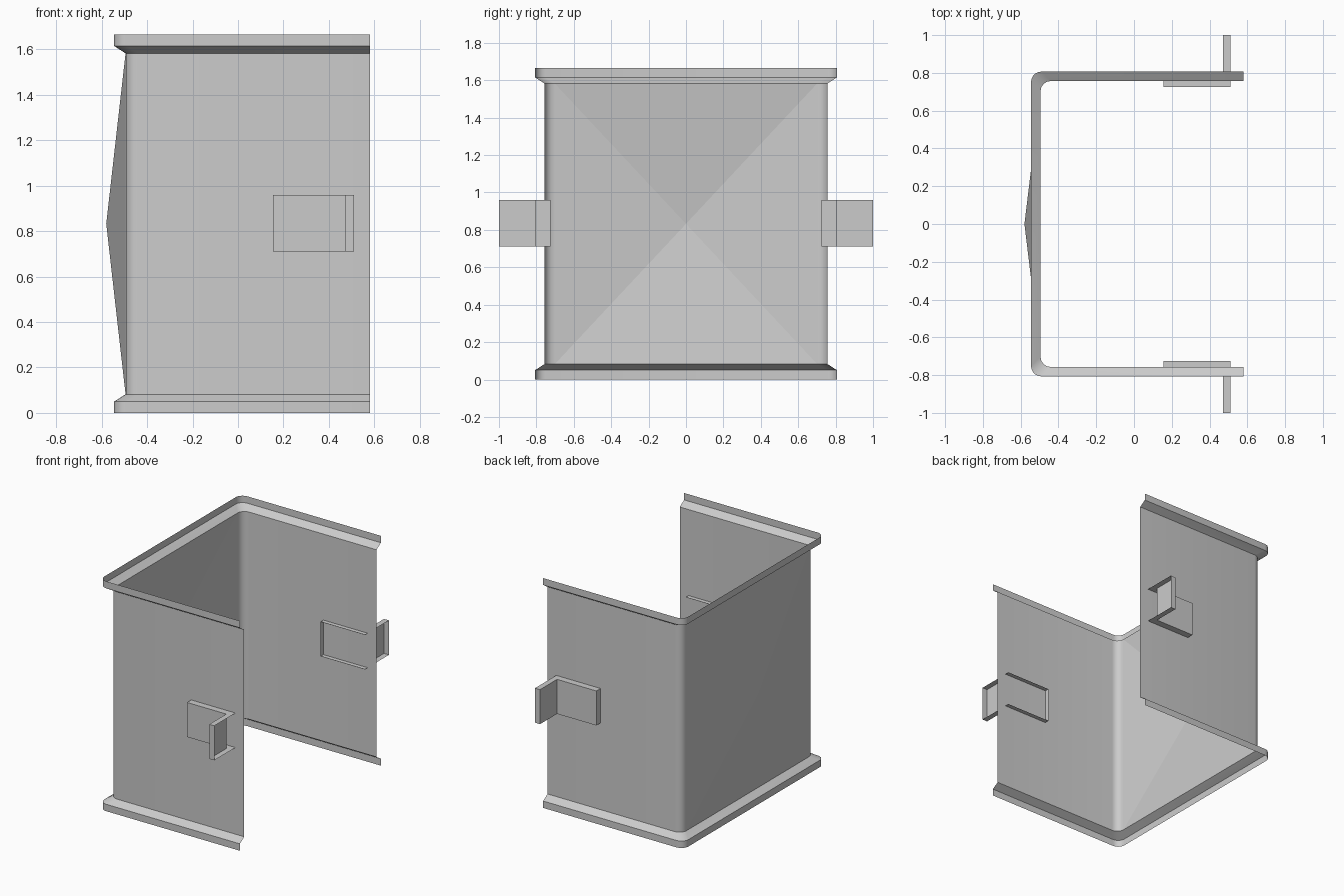
import bpy, bmesh, math

cube = bpy.data.objects.get("Cube")
if cube:
    bpy.data.objects.remove(cube, do_unlink=True)

grey = bpy.data.materials.new("plain grey")
grey.use_nodes = True
grey.diffuse_color = (0.6, 0.6, 0.6, 1)
grey.node_tree.nodes["Principled BSDF"].inputs["Base Color"].default_value = grey.diffuse_color

OPEN_X, BACK_X, SIDE_Y = 0.58, -0.495, 0.757
RADIUS, FLANGE, HEIGHT = 0.055, 0.05, 1.665
STEPS = 5


def finish(bm, name):
    mesh = bpy.data.meshes.new(name)
    bm.to_mesh(mesh)
    bm.free()
    mesh.materials.append(grey)
    obj = bpy.data.objects.new(name, mesh)
    bpy.context.collection.objects.link(obj)
    return obj


def u_path(grow):
    """Rounded U outline, open towards +x, pushed outwards by grow."""
    cx, cy = BACK_X - grow + RADIUS, SIDE_Y + grow - RADIUS
    half = [(OPEN_X, SIDE_Y + grow)]
    for i in range(STEPS + 1):
        a = math.radians(90 + 90 * i / STEPS)
        half.append((cx + RADIUS * math.cos(a), cy + RADIUS * math.sin(a)))
    return half + [(x, -y) for x, y in reversed(half)]


# Thin U-shaped shell with a stepped-out flange along the bottom and top
lower = [(FLANGE, 0), (FLANGE, 0.05), (0, 0.082)]
levels = lower + [(g, HEIGHT - z) for g, z in reversed(lower)]
bm = bmesh.new()
rows = [[bm.verts.new((x, y, z)) for x, y in u_path(g)] for g, z in levels]
back = STEPS + 1
for r, (low, high) in enumerate(zip(rows, rows[1:])):
    for i in range(len(low) - 1):
        ring = [low[i], low[i + 1], high[i + 1], high[i]]
        if r == 2 and i == back:
            # Back panel folded out to a shallow pyramid
            tip = bm.verts.new((-0.58, 0, HEIGHT / 2))
            for a, b in zip(ring, ring[1:] + ring[:1]):
                bm.faces.new((a, b, tip)).material_index = 0
        else:
            bm.faces.new(ring)
shell = finish(bm, "folded_shell")
bpy.context.view_layer.objects.active = shell
shell.select_set(True)
bpy.ops.object.shade_smooth_by_angle(angle=math.radians(30))
shell.select_set(False)
for p in shell.data.polygons:
    if len(p.vertices) == 3:
        p.use_smooth = False


# Hollow L-shaped brackets, open towards +x and towards the inside
def bracket(name, side):
    outline = [(0.51, 1), (0.47, 1), (0.47, 0.805), (0.155, 0.805), (0.155, 0.725), (0.51, 0.725)]
    bm = bmesh.new()
    low, high = [[bm.verts.new((x, side * y, z)) for x, y in outline] for z in (0.71, 0.96)]
    bm.faces.new(low)
    bm.faces.new(high)
    for i in range(4):
        bm.faces.new((low[i], low[i + 1], high[i + 1], high[i]))
    bmesh.ops.recalc_face_normals(bm, faces=bm.faces)
    finish(bm, name)


bracket("left_bracket", 1)
bracket("right_bracket", -1)
